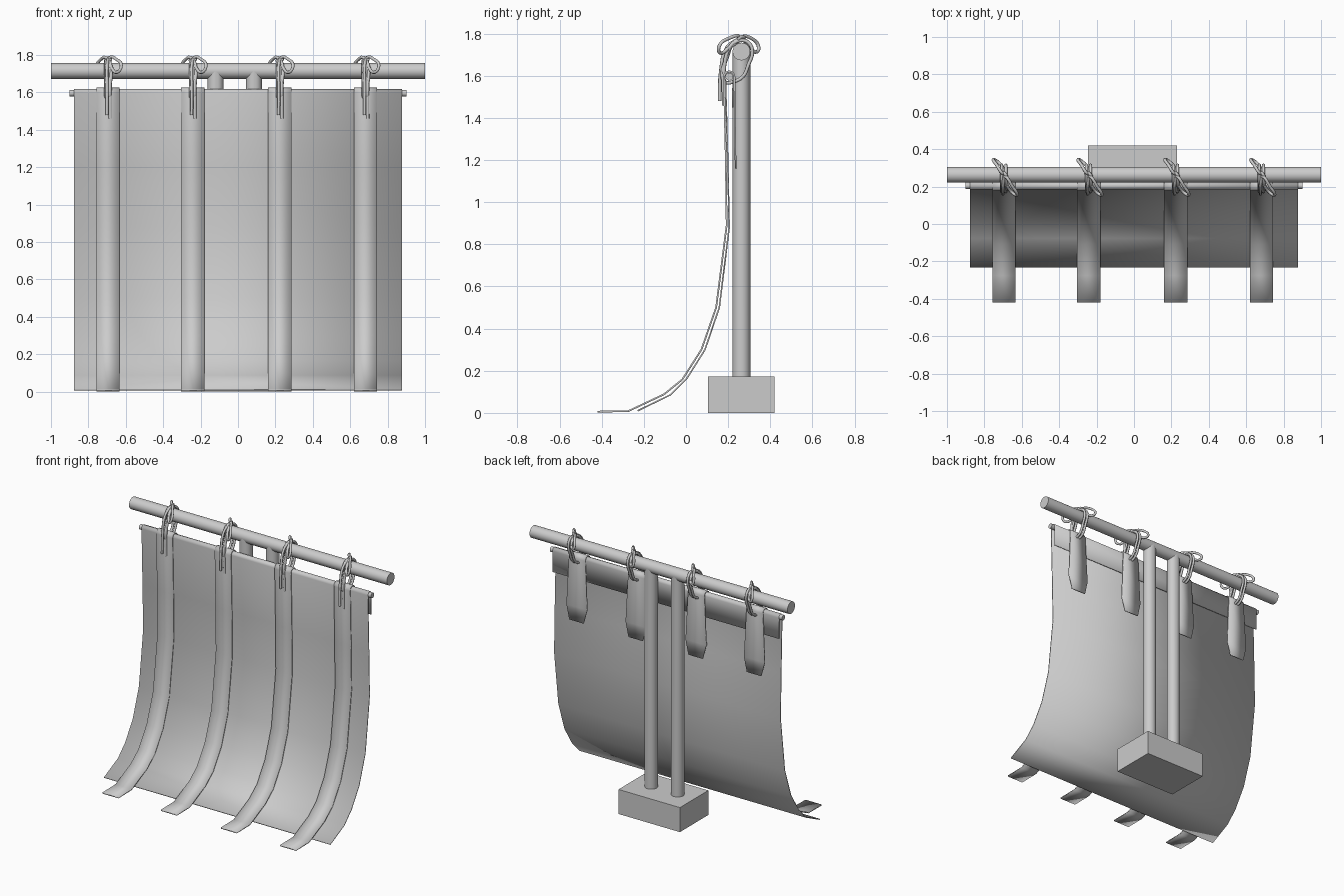
import bpy, bmesh, math
from mathutils import Vector

if "Cube" in bpy.data.objects:
    bpy.data.objects.remove(bpy.data.objects["Cube"])

BAR = (0.263, 1.715)      # y, z of the crossbar
ROD = (0.205, 1.596)      # y, z of the hem rod
STRAPS = (-0.695, -0.242, 0.223, 0.682)


def smooth(ob, angle=40):
    bpy.ops.object.select_all(action='DESELECT')
    ob.select_set(True)
    bpy.context.view_layer.objects.active = ob
    bpy.ops.object.shade_smooth_by_angle(angle=math.radians(angle))


def mesh_object(name, bm):
    bmesh.ops.recalc_face_normals(bm, faces=bm.faces)
    me = bpy.data.meshes.new(name)
    bm.to_mesh(me)
    bm.free()
    ob = bpy.data.objects.new(name, me)
    bpy.context.collection.objects.link(ob)
    return ob


def pole(name, half, yz, radius):
    bpy.ops.mesh.primitive_cylinder_add(vertices=24, radius=radius, depth=half * 2,
                                        location=(0, *yz), rotation=(0, math.pi / 2, 0))
    bpy.context.object.name = name
    smooth(bpy.context.object)


def sheet(name, xc, profile, thickness):
    """Thin cloth strip swept along a (y, z, half width) profile."""
    bm = bmesh.new()
    rows = [[bm.verts.new((xc + s * w, y, z)) for s in (-1, 1)] for y, z, w in profile]
    for a, b in zip(rows, rows[1:]):
        bm.faces.new((a[0], a[1], b[1], b[0]))
    ob = mesh_object(name, bm)
    mod = ob.modifiers.new("thickness", 'SOLIDIFY')
    mod.thickness = thickness
    mod.offset = 0
    smooth(ob)


def over_rod(r, w, n=8):
    """Half turn over the hem rod, from the back to the front."""
    return [(ROD[0] + r * math.cos(math.pi * i / n),
             ROD[1] + r * math.sin(math.pi * i / n), w) for i in range(n + 1)]


def rope(name, paths, radius=0.0085):
    cu = bpy.data.curves.new(name, 'CURVE')
    cu.dimensions = '3D'
    cu.bevel_depth = radius
    cu.bevel_resolution = 2
    cu.resolution_u = 4
    cu.use_fill_caps = True
    for pts, cyclic in paths:
        sp = cu.splines.new('BEZIER')
        sp.bezier_points.add(len(pts) - 1)
        sp.use_cyclic_u = cyclic
        for bp, p in zip(sp.bezier_points, pts):
            bp.co = p
            bp.handle_left_type = bp.handle_right_type = 'AUTO'
    ob = bpy.data.objects.new(name, cu)
    bpy.context.collection.objects.link(ob)


# crossbar and hem rod
pole("crossbar", 1.0, BAR, 0.042)
pole("hem_rod", 0.90, ROD, 0.018)

# base block
bpy.ops.mesh.primitive_cube_add(size=1, location=(-0.008, 0.2615, 0.086))
bpy.context.object.name = "base_block"
bpy.context.object.scale = (0.476, 0.315, 0.172)

# posts with roof-shaped mitred tops
for i, x in enumerate((-0.12, 0.085)):
    bm = bmesh.new()
    bmesh.ops.create_cone(bm, cap_ends=True, segments=24, radius1=0.042, radius2=0.042, depth=1.65)
    bmesh.ops.translate(bm, verts=bm.verts, vec=(x, BAR[0], 0.16 + 0.825))
    for s in (-1, 1):
        cut = bmesh.ops.bisect_plane(bm, geom=bm.verts[:] + bm.edges[:] + bm.faces[:],
                                     plane_co=(x, BAR[0], BAR[1]), plane_no=(s, 0, 1),
                                     clear_outer=True)
        edges = [e for e in bm.edges if e.is_boundary]
        bmesh.ops.holes_fill(bm, edges=edges, sides=0)
    smooth(mesh_object(f"post_{i + 1}", bm))

# hanging cloth, folded over the rod with a hem behind
W = 0.877
front = [(0.198, 1.2), (0.205, 0.88), (0.158, 0.5), (0.09, 0.3),
         (0.005, 0.165), (-0.075, 0.085), (-0.23, 0.01)]
sheet("cloth", 0, [(0.223, 1.45, W)] + over_rod(0.018, W) + [(y, z, W) for y, z in front], 0.007)

# straps with tapered flaps behind, and rope ties
for i, xc in enumerate(STRAPS):
    w = 0.0625
    flap = [(0.237, 1.16, 0.055), (0.233, 1.26, 0.08)]
    run = [(0.189, 1.2), (0.193, 0.89), (0.143, 0.5), (0.073, 0.3),
           (-0.018, 0.158), (-0.105, 0.088), (-0.275, 0.008), (-0.42, 0.006)]
    sheet(f"strap_{i + 1}", xc,
          flap + over_rod(0.025, w) + [(y, z, w) for y, z in run], 0.008)

    def bow(pts):
        # bow lies on a diagonal across the bar
        return [Vector((xc + (BAR[0] - y) * 0.6 + dx, y, z)) for y, z, dx in pts]

    ring = [(0.262, 1.768), (0.222, 1.75), (0.196, 1.69), (0.172, 1.61), (0.185, 1.57),
            (0.225, 1.572), (0.27, 1.596), (0.295, 1.65), (0.315, 1.715), (0.297, 1.757)]
    rings = [([(xc + d, y, z) for y, z in ring], True) for d in (-0.012, 0.01)]
    loop_front = bow([(0.255, 1.78, 0), (0.20, 1.776, 0.008), (0.158, 1.742, 0.008),
                      (0.162, 1.708, -0.01), (0.205, 1.735, -0.018)])
    loop_back = bow([(0.268, 1.78, 0), (0.315, 1.775, -0.008), (0.345, 1.735, -0.008),
                     (0.33, 1.712, 0.01), (0.295, 1.75, 0.015)])
    tails = [[(xc, 0.255, 1.778), (xc - 0.006, 0.195, 1.735), (xc - 0.005, 0.165, 1.62),
              (xc - 0.006, 0.16, 1.48)],
             [(xc, 0.26, 1.778), (xc + 0.016, 0.21, 1.74), (xc + 0.012, 0.18, 1.62),
              (xc + 0.012, 0.18, 1.46)]]
    knot = [(xc + 0.012, 0.25, 1.774), (xc + 0.01, 0.262, 1.785),
            (xc - 0.012, 0.275, 1.774), (xc - 0.01, 0.26, 1.768)]
    rope(f"rope_tie_{i + 1}", rings + [(loop_front, True), (loop_back, True), (knot, True)]
         + [(t, False) for t in tails])

# centre the model front to back
bpy.context.view_layer.update()
